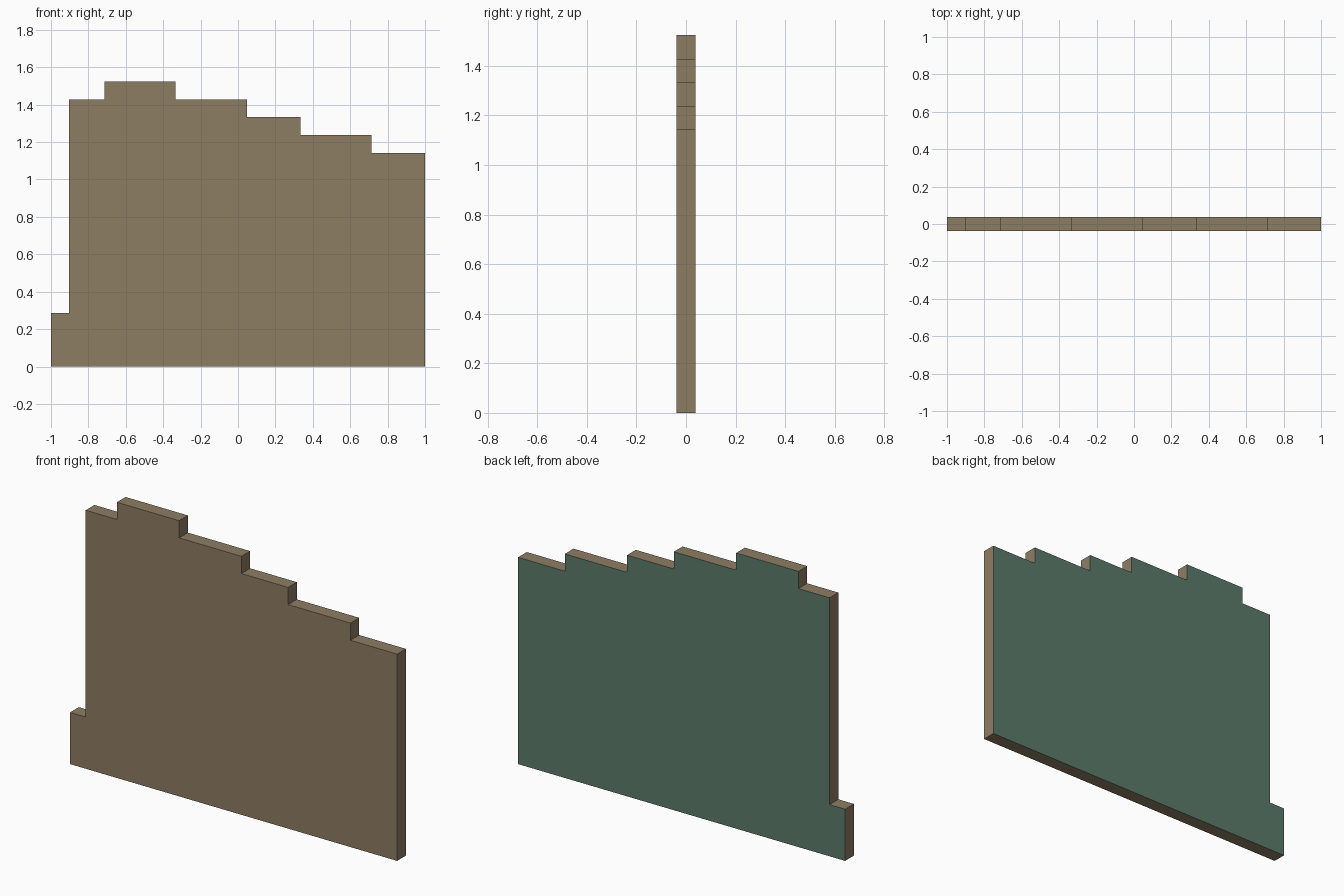
import bpy, bmesh

if "Cube" in bpy.data.objects:
    bpy.data.objects.remove(bpy.data.objects["Cube"])

U = 2 / 21          # the outline sits on a 21-unit grid
HALF = 0.4 * U      # half the panel thickness


def material(name, color):
    mat = bpy.data.materials.new(name)
    mat.diffuse_color = (*color, 1)
    mat.use_nodes = True
    mat.node_tree.nodes["Principled BSDF"].inputs["Base Color"].default_value = mat.diffuse_color
    return mat


# Stepped outline: (start column, end column, height) in grid units
steps = [(0, 1, 3), (1, 3, 15), (3, 7, 16), (7, 11, 15),
         (11, 14, 14), (14, 18, 13), (18, 21, 12)]
outline = [(0, 0)]
for start, end, height in steps:
    outline += [(start, height), (end, height)]
outline.append((21, 0))

# Panel: one face pushed back to a solid slab
bm = bmesh.new()
front = bm.faces.new([bm.verts.new((x * U - 1, -HALF, z * U)) for x, z in outline])
extruded = bmesh.ops.extrude_face_region(bm, geom=[front], use_keep_orig=True)
verts = [g for g in extruded["geom"] if isinstance(g, bmesh.types.BMVert)]
bmesh.ops.translate(bm, verts=verts, vec=(0, 2 * HALF, 0))
bmesh.ops.recalc_face_normals(bm, faces=bm.faces)

# Green back face, brown front and edges
for face in bm.faces:
    face.material_index = 1 if face.normal.y > 0.5 else 0

mesh = bpy.data.meshes.new("stepped_panel")
bm.to_mesh(mesh)
bm.free()
mesh.materials.append(material("brown_board", (0.27, 0.205, 0.127)))
mesh.materials.append(material("green_back", (0.109, 0.198, 0.144)))
panel = bpy.data.objects.new("stepped_panel", mesh)
bpy.context.collection.objects.link(panel)
